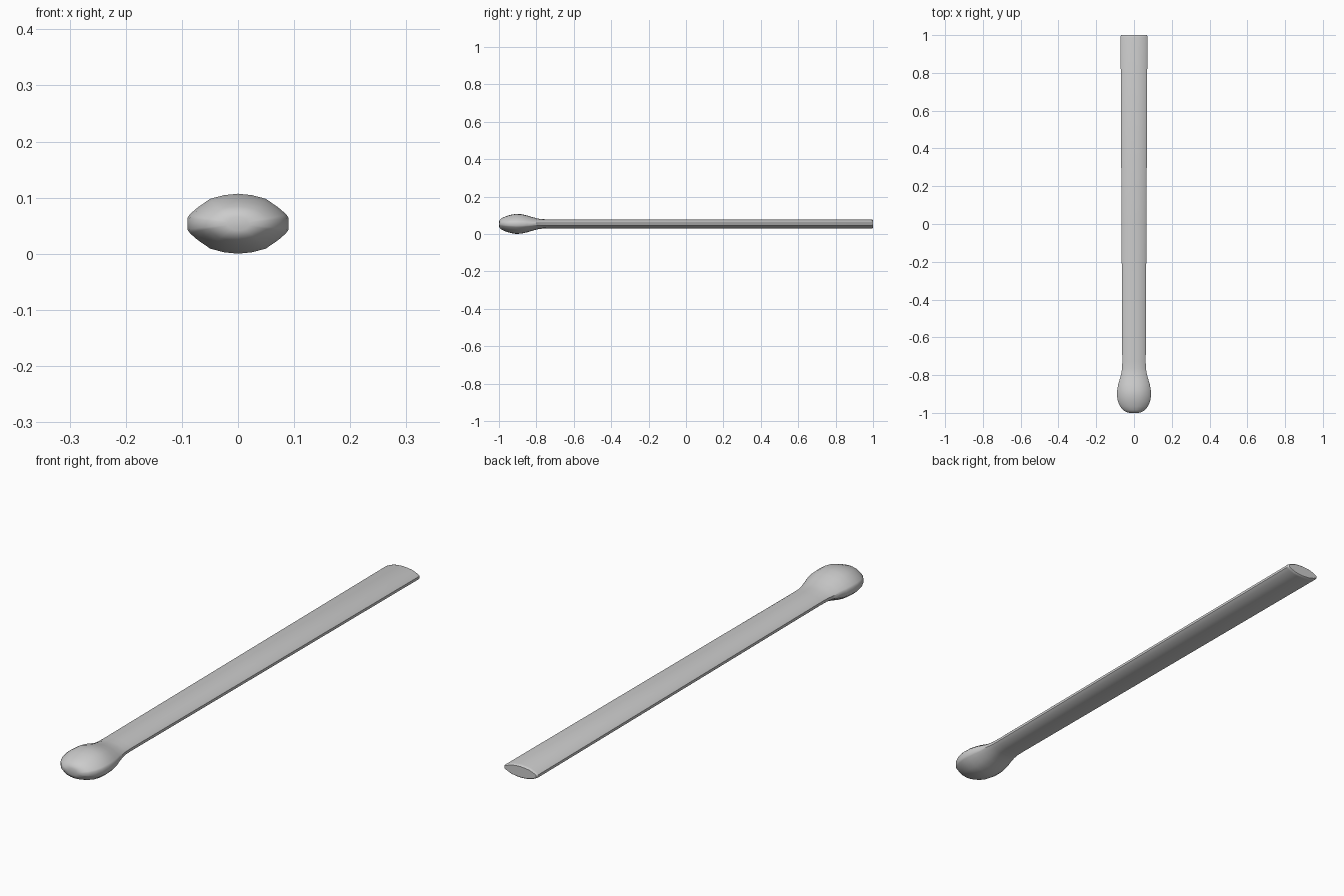
import bpy, bmesh

if "Cube" in bpy.data.objects:
    bpy.data.objects.remove(bpy.data.objects["Cube"])

ZC = 0.0535

# upper right quarter of the lens-shaped section (unit half width / half height)
quarter = [(1, 0.2), (0.95, 0.32), (0.8, 0.54), (0.55, 0.83), (0.28, 0.95)]
upper = quarter + [(0, 1)] + [(-x, z) for x, z in reversed(quarter)]
section = upper + [(x, -z) for x, z in reversed(upper)]
section = [p for p in section]

# stations along the length: y, half width, half height
stations = [
    (-1.0, 0.022, 0.012), (-0.996, 0.040, 0.022), (-0.985, 0.058, 0.031),
    (-0.965, 0.074, 0.040), (-0.94, 0.085, 0.048), (-0.91, 0.090, 0.0535),
    (-0.88, 0.089, 0.052), (-0.85, 0.084, 0.045), (-0.82, 0.075, 0.036),
    (-0.79, 0.067, 0.028), (-0.765, 0.063, 0.025), (-0.73, 0.062, 0.0245),
    (0.0, 0.066, 0.0245), (0.99, 0.071, 0.0245), (0.997, 0.070, 0.023),
    (1.0, 0.067, 0.020),
]

# rounded paddle head and flat handle lofted as one skin
bm = bmesh.new()
rings = [[bm.verts.new((x * w, y, ZC + z * h)) for x, z in section]
         for y, w, h in stations]
n = len(section)
for a, b in zip(rings, rings[1:]):
    for i in range(n):
        j = (i + 1) % n
        bm.faces.new((a[i], a[j], b[j], b[i]))
bm.faces.new(rings[0])
bm.faces.new(rings[-1])
bmesh.ops.recalc_face_normals(bm, faces=bm.faces[:])
mesh = bpy.data.meshes.new("paddle_stick")
bm.to_mesh(mesh)
bm.free()
stick = bpy.data.objects.new("paddle_stick", mesh)
bpy.context.collection.objects.link(stick)

# smooth shading with crisp end edges
bpy.context.view_layer.objects.active = stick
stick.select_set(True)
bpy.ops.object.shade_smooth_by_angle(angle=0.7)
